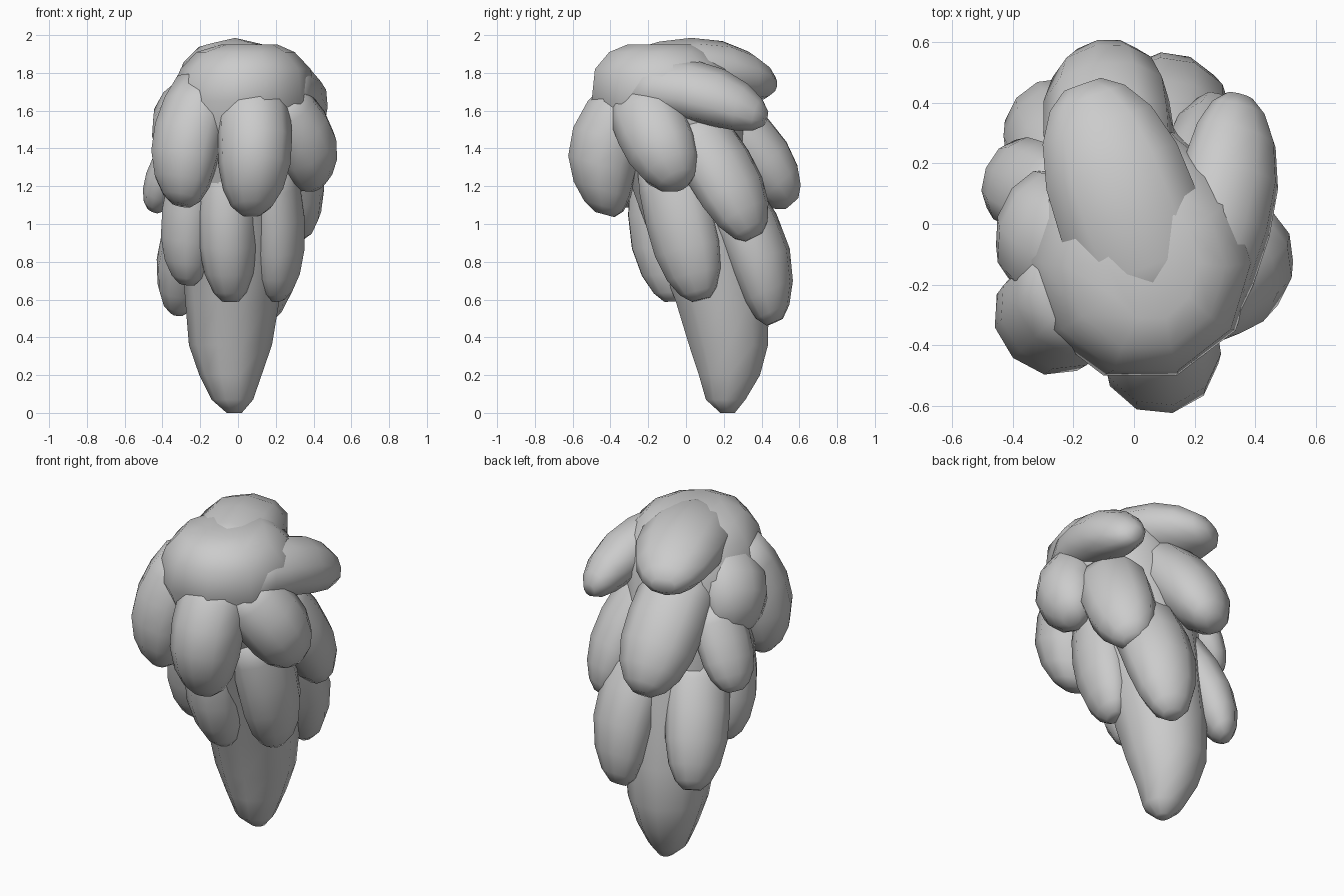
import bpy
import bmesh
import math
from mathutils import Vector

if "Cube" in bpy.data.objects:
    bpy.data.objects.remove(bpy.data.objects["Cube"])

SIDES = 10
grey = bpy.data.materials.new("plain_grey")
grey.diffuse_color = (0.6, 0.6, 0.6, 1)
grey.use_nodes = True
grey.node_tree.nodes["Principled BSDF"].inputs["Base Color"].default_value = grey.diffuse_color


def skin(name, rings):
    """Smooth closed body through a list of rings of points."""
    bm = bmesh.new()
    loops = [[bm.verts.new(p) for p in ring] for ring in rings]
    for a, b in zip(loops, loops[1:]):
        for i in range(SIDES):
            j = (i + 1) % SIDES
            bm.faces.new((a[i], a[j], b[j], b[i]))
    bm.faces.new(loops[0])
    bm.faces.new(loops[-1])
    bmesh.ops.recalc_face_normals(bm, faces=bm.faces)
    for f in bm.faces:
        f.smooth = True
    mesh = bpy.data.meshes.new(name)
    bm.to_mesh(mesh)
    bm.free()
    mesh.materials.append(grey)
    ob = bpy.data.objects.new(name, mesh)
    bpy.context.collection.objects.link(ob)
    return ob


def ring(center, u, v):
    angles = [2 * math.pi * i / SIDES for i in range(SIDES)]
    return [center + u * math.cos(a) + v * math.sin(a) for a in angles]


# Lobe outline: position along the lobe, share of full width
OUTLINE = [(0, .88), (.2, .98), (.42, 1), (.64, .96), (.82, .8), (.94, .55), (1, .27)]


def lobe(name, start, end, width, depth, bulge):
    start, end = Vector(start), Vector(end)
    axis = (end - start).normalized()
    mid = (start + end) / 2
    # Lobes bulge away from the leaning centre line of the core
    z = min(mid.z, 1.3)
    out = mid - Vector((0, .2 - .17 * z, z))
    out = (out - axis * out.dot(axis)).normalized()
    side = axis.cross(out)
    rings = []
    for t, r in OUTLINE:
        c = start.lerp(end, t) + out * bulge * math.sin(math.pi * t)
        rings.append(ring(c, out * depth * r, side * width * r))
    return skin(name, rings)


# Leaning, tapered core with a domed top: z, x, y, x radius, y radius
CORE = [
    (0.00, -.02, .22, .04, .04), (0.07, -.03, .21, .11, .11),
    (0.20, -.04, .23, .165, .17), (0.36, -.04, .225, .22, .22),
    (0.60, -.03, .19, .25, .26), (1.00, -.01, .09, .30, .32),
    (1.40, 0, -.02, .34, .36), (1.65, .02, -.11, .39, .41),
    (1.82, .04, -.13, .345, .37), (1.91, .04, -.14, .26, .28),
    (1.95, .06, -.13, .15, .19),
]
skin("core", [ring(Vector((x, y, z)), Vector((rx, 0, 0)), Vector((0, ry, 0)))
              for z, x, y, rx, ry in CORE])

# Top layer of lobes
lobe("crest_lobe", (.10, -.30, 1.77), (-.17, .46, 1.74), .25, .17, .06)
lobe("right_top_lobe", (.18, -.30, 1.74), (.35, .42, 1.56), .18, .15, .06)
lobe("right_front_lobe", (.16, -.25, 1.68), (.42, -.03, 1.20), .20, .18, .05)
lobe("front_lobe", (.07, -.25, 1.72), (.07, -.43, 1.05), .20, .20, .09)
lobe("left_front_lobe", (-.16, -.20, 1.75), (-.30, -.33, 1.10), .20, .18, .06)
lobe("left_top_lobe", (-.10, -.15, 1.72), (-.36, .06, 1.35), .22, .17, .06)

# Middle layer
lobe("right_middle_lobe", (.18, .00, 1.55), (.31, .36, .93), .20, .16, .04)
lobe("back_middle_lobe", (-.06, .08, 1.65), (-.10, .56, 1.11), .22, .18, .03)
lobe("left_middle_lobe", (-.24, .08, 1.50), (-.45, .17, 1.07), .16, .11, .01)

# Lower layer
lobe("back_right_lower_lobe", (.08, .10, 1.30), (.12, .47, .48), .20, .17, .08)
lobe("back_left_lower_lobe", (-.15, .10, 1.20), (-.32, .40, .53), .18, .14, .04)
lobe("right_lower_lobe", (.17, -.10, 1.35), (.21, .08, .60), .19, .14, .03)
lobe("front_lower_lobe", (-.04, -.12, 1.40), (-.04, -.07, .59), .16, .17, .05)
lobe("left_lower_lobe", (-.20, -.08, 1.35), (-.27, .00, .68), .16, .15, .03)
